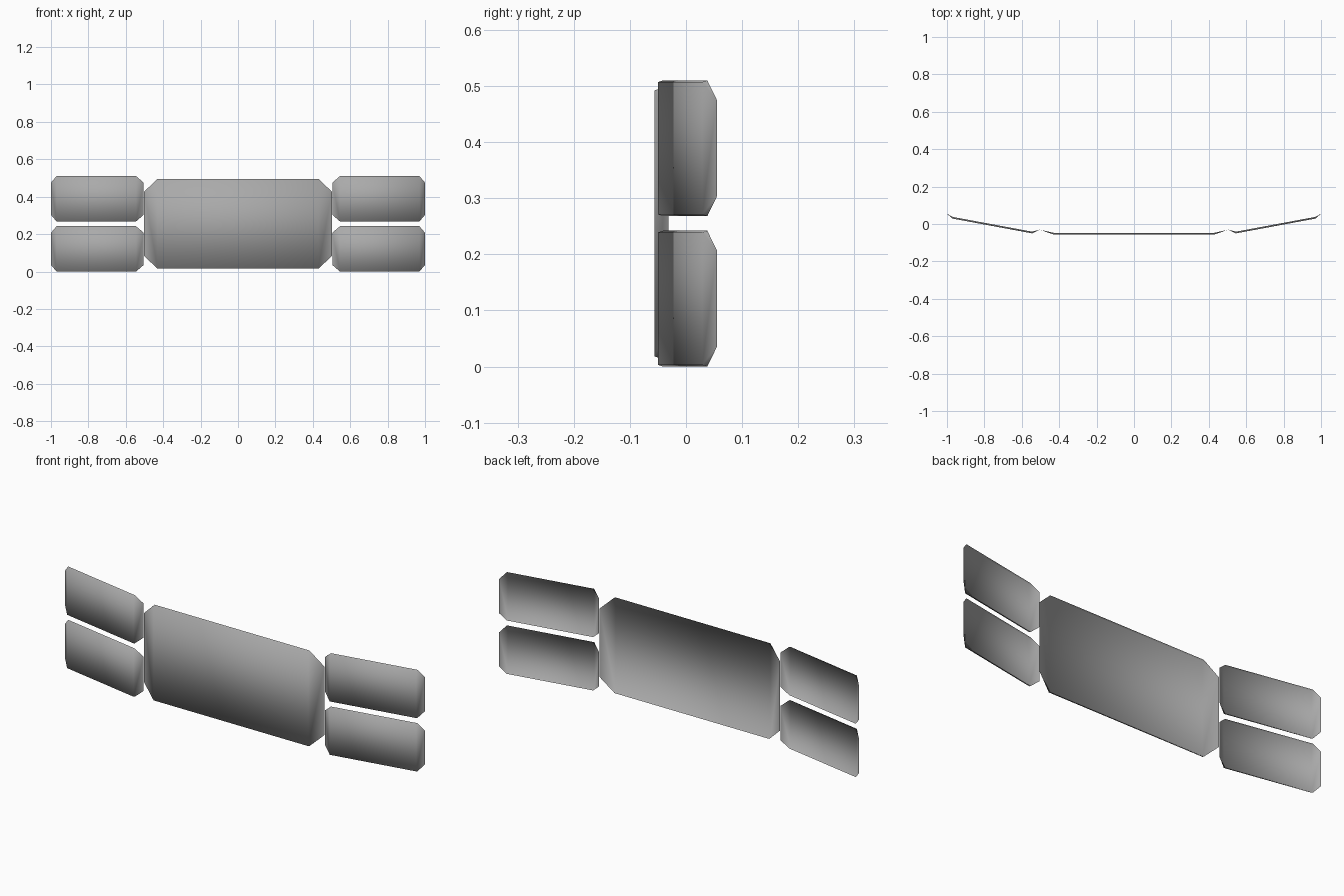
import bpy, bmesh

cube = bpy.data.objects.get("Cube")
if cube:
    bpy.data.objects.remove(cube, do_unlink=True)

# Single plain grey finish
grey = bpy.data.materials.new("plain grey")
grey.use_nodes = True
colour = (0.4, 0.4, 0.4, 1)
grey.diffuse_color = colour
grey.node_tree.nodes["Principled BSDF"].inputs["Base Color"].default_value = colour


def panel(name, ends, z_low, z_high, chamfer, mirror=False):
    """Thin tray: a flat face, narrow top and bottom lips, and flared ends.
    Each end is (corner x, corner y, lip y, tip x, tip y)."""
    bm = bmesh.new()
    inset = 0.003
    sides = []
    for cx, cy, lip_y, tip_x, tip_y in ends:
        side = []
        for z, inward in ((z_low, 1), (z_high, -1)):
            side.append((bm.verts.new((cx, cy, z + inward * inset)),
                         bm.verts.new((cx, lip_y, z)),
                         bm.verts.new((tip_x, tip_y, z + inward * chamfer))))
        sides.append(side)
    (a, b), (c, d) = sides
    # Front face and lips
    bm.faces.new((a[0], c[0], d[0], b[0]))
    bm.faces.new((a[1], c[1], c[0], a[0]))
    bm.faces.new((b[0], d[0], d[1], b[1]))
    # Flared ends with chamfered corners
    for low, high in sides:
        bm.faces.new((low[0], high[0], high[2], low[2]))
        for corner in (low, high):
            bm.faces.new(corner)
    if mirror:
        for v in bm.verts:
            v.co.x = -v.co.x
    # Face every normal outward, with the large face toward the front
    bmesh.ops.recalc_face_normals(bm, faces=bm.faces[:])
    bm.normal_update()
    bm.faces.ensure_lookup_table()
    if bm.faces[0].normal.y > 0:
        bmesh.ops.reverse_faces(bm, faces=bm.faces[:])
    for f in bm.faces:
        f.smooth = True
    mesh = bpy.data.meshes.new(name)
    bm.to_mesh(mesh)
    bm.free()
    mesh.materials.append(grey)
    obj = bpy.data.objects.new(name, mesh)
    bpy.context.collection.objects.link(obj)


# Wide centre panel
panel("centre_panel",
      [(s * 0.43, -0.056, -0.047, s * 0.502, -0.031) for s in (-1, 1)],
      0.015, 0.495, 0.068)

# Two swept-back panels on each side
wing_ends = [(0.545, -0.05, -0.041, 0.504, -0.03),
             (0.97, 0.029, 0.038, 1.0, 0.055)]
for side, flip in (("left", False), ("right", True)):
    panel(side + "_lower_panel", wing_ends, 0.0, 0.242, 0.035, flip)
    panel(side + "_upper_panel", wing_ends, 0.268, 0.51, 0.035, flip)
